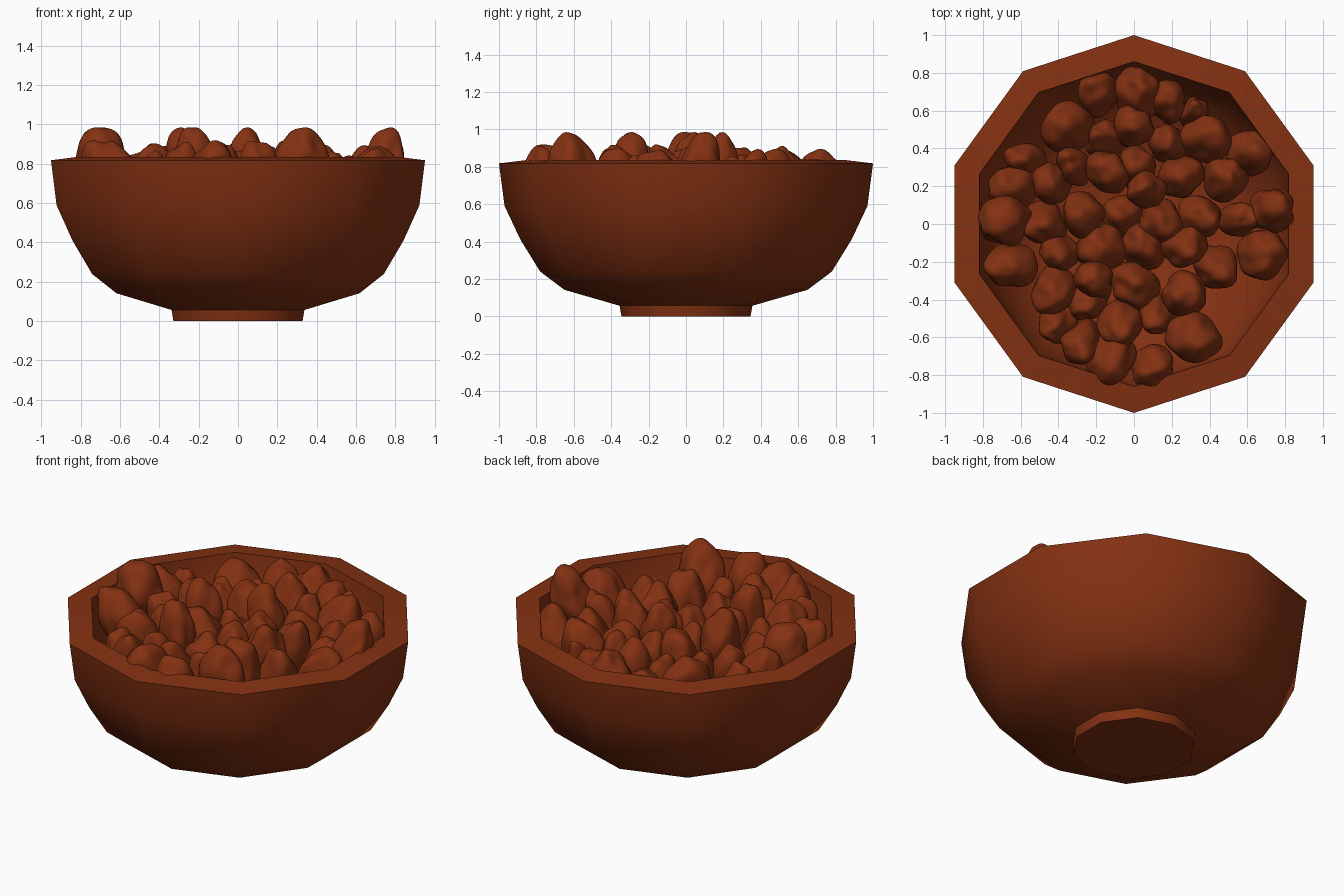
import bpy, bmesh, math, random
from mathutils import Vector, Euler, noise

if "Cube" in bpy.data.objects:
    bpy.data.objects.remove(bpy.data.objects["Cube"])

random.seed(7)
SIDES = 10


def material(name, rgb):
    m = bpy.data.materials.new(name)
    m.diffuse_color = (*rgb, 1)
    m.use_nodes = True
    m.node_tree.nodes["Principled BSDF"].inputs["Base Color"].default_value = m.diffuse_color
    return m


BROWN = material("reddish brown", (0.23, 0.031, 0.006))


def finish(bm, name, angle):
    bmesh.ops.recalc_face_normals(bm, faces=bm.faces)
    mesh = bpy.data.meshes.new(name)
    bm.to_mesh(mesh)
    bm.free()
    mesh.materials.append(BROWN)
    ob = bpy.data.objects.new(name, mesh)
    bpy.context.collection.objects.link(ob)
    bpy.ops.object.select_all(action='DESELECT')
    ob.select_set(True)
    bpy.context.view_layer.objects.active = ob
    bpy.ops.object.shade_smooth_by_angle(angle=math.radians(angle))
    return ob


# Ten-sided bowl: foot, outer wall, sloped rim, then the inner wall down to the floor
profile = [(0.345, 0), (0.355, 0.057), (0.65, 0.142), (0.78, 0.24), (0.885, 0.41),
           (0.97, 0.59), (1.0, 0.818), (0.86, 0.835), (0.84, 0.61), (0.76, 0.44),
           (0.66, 0.31), (0.54, 0.225), (0.26, 0.145)]
bm = bmesh.new()
rings = []
for r, z in profile:
    angles = [math.pi / 2 + math.tau * i / SIDES for i in range(SIDES)]
    rings.append([bm.verts.new((r * math.cos(a), r * math.sin(a), z)) for a in angles])
for lower, upper in zip(rings, rings[1:]):
    for i in range(SIDES):
        j = (i + 1) % SIDES
        bm.faces.new((lower[i], lower[j], upper[j], upper[i]))
bm.faces.new(rings[0][::-1])
bm.faces.new(rings[-1])
finish(bm, "bowl", 40)


# Lumpy egg-shaped nut, standing upright and leaning outward near the wall
def nut(x, y, r, top):
    bm = bmesh.new()
    bmesh.ops.create_icosphere(bm, subdivisions=4, radius=1)
    seed = Vector([random.uniform(-50, 50) for _ in range(3)])
    half = random.uniform(0.175, 0.2)
    lean = Euler((-0.38 * y + random.uniform(-.12, .12),
                  0.38 * x + random.uniform(-.12, .12), 0)).to_matrix()
    spin = Euler((0, 0, random.uniform(0, math.tau))).to_matrix()
    for v in bm.verts:
        p = v.co * (1 + 0.24 * noise.noise(v.co * 1.25 + seed))
        taper = 1 - 0.1 * v.co.z
        p = spin @ Vector((p.x * r * 1.03 * taper, p.y * r * 0.93 * taper, p.z * half))
        v.co = lean @ p
    peak = max(v.co.z for v in bm.verts)
    bmesh.ops.translate(bm, verts=bm.verts, vec=(x, y, top - peak))
    finish(bm, "nut", 60)


# Nuts by height of their tops: (x, y, radius)
upper = [(-.69, .02, .135), (.74, .08, .12), (.31, -.60, .135), (-.21, -.29, .105),
         (.06, .18, .10), (-.27, .05, .115)]
middle = [(.02, .70, .13), (-.36, .51, .13), (.38, .45, .13), (.62, .38, .12),
          (-.65, .19, .12), (-.65, -.22, .125), (-.14, .28, .115), (.68, -.16, .13),
          (.27, -.11, .12), (.14, .01, .12), (.10, -.76, .12), (-.12, -.71, .135),
          (-.28, -.63, .11), (.27, -.37, .12), (-.43, -.35, .12), (0, .52, .11),
          (-.07, -.53, .115), (.35, .04, .115), (-.18, -.13, .13)]
lower = [(-.19, .70, .11), (.18, .65, .105), (.32, .58, .08), (-.16, .45, .10),
         (.18, .43, .105), (-.58, .34, .10), (-.48, 0, .115), (-.32, .31, .09),
         (-.44, .22, .105), (.01, .30, .11), (.25, .25, .12), (.48, .24, .115),
         (-.06, .05, .11), (.56, .03, .10), (.44, -.23, .115), (.05, -.12, .125),
         (-.40, -.15, .10), (0, -.32, .125), (-.24, -.40, .11), (.12, -.48, .10),
         (-.40, -.52, .10)]
for layer, top in ((upper, .985), (middle, .92), (lower, .87)):
    for x, y, r in layer:
        drop = random.uniform(0, 0.03) if layer is not upper else 0
        nut(x, y, r, top - drop)
